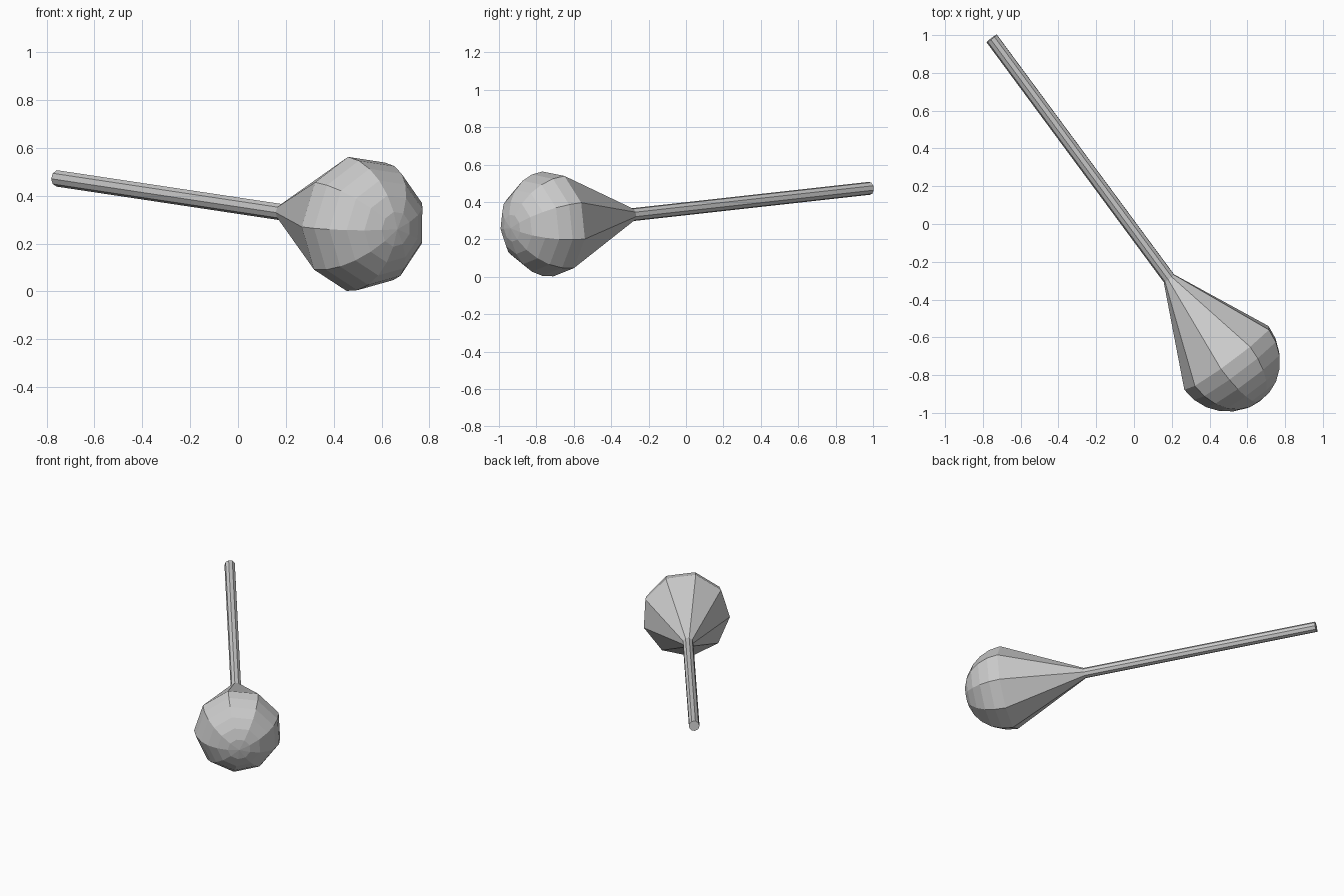
import bpy, bmesh
from math import sin, cos, radians
from mathutils import Vector

if "Cube" in bpy.data.objects:
    bpy.data.objects.remove(bpy.data.objects["Cube"])

SIDES = 9
TIP = Vector((-0.753, 0.983, 0.473))      # free end of the handle
CENTRE = Vector((0.497, -0.709, 0.285))   # centre of the widest ring of the head
AXIS = (CENTRE - TIP).normalized()
SIDE = Vector((0, 0, 1)).cross(AXIS).normalized()
UP = AXIS.cross(SIDE)
LENGTH = (CENTRE - TIP).length
NECK = LENGTH - 0.526
R_ROD, R_HEAD = 0.035, 0.286


def lathe(name, profile):
    """Flat-faced solid of revolution about AXIS; profile = (distance, radius)."""
    bm = bmesh.new()
    rings = []
    for d, r in profile:
        c = TIP + AXIS * d
        if r == 0:
            rings.append([bm.verts.new(c)] * SIDES)
            continue
        angles = [radians(-13 + 360 / SIDES * k) for k in range(SIDES)]
        rings.append([bm.verts.new(c + r * (cos(t) * UP + sin(t) * SIDE)) for t in angles])
    for a, b in zip(rings, rings[1:]):
        for k in range(SIDES):
            n = (k + 1) % SIDES
            quad = dict.fromkeys([a[k], a[n], b[n], b[k]])
            bm.faces.new(list(quad))
    bmesh.ops.recalc_face_normals(bm, faces=bm.faces)
    mesh = bpy.data.meshes.new(name)
    bm.to_mesh(mesh)
    bm.free()
    obj = bpy.data.objects.new(name, mesh)
    bpy.context.collection.objects.link(obj)


# Thin straight handle with a flat end
lathe("handle", [(0, 0), (0, R_ROD), (NECK, R_ROD)])

# Head: cone flaring from the neck, closed by a faceted dome
STEPS = 6
dome = [(LENGTH + R_HEAD * sin(radians(90 * i / STEPS)),
         R_HEAD * cos(radians(90 * i / STEPS))) for i in range(STEPS)]
lathe("head", [(NECK, R_ROD)] + dome + [(LENGTH + R_HEAD, 0)])
